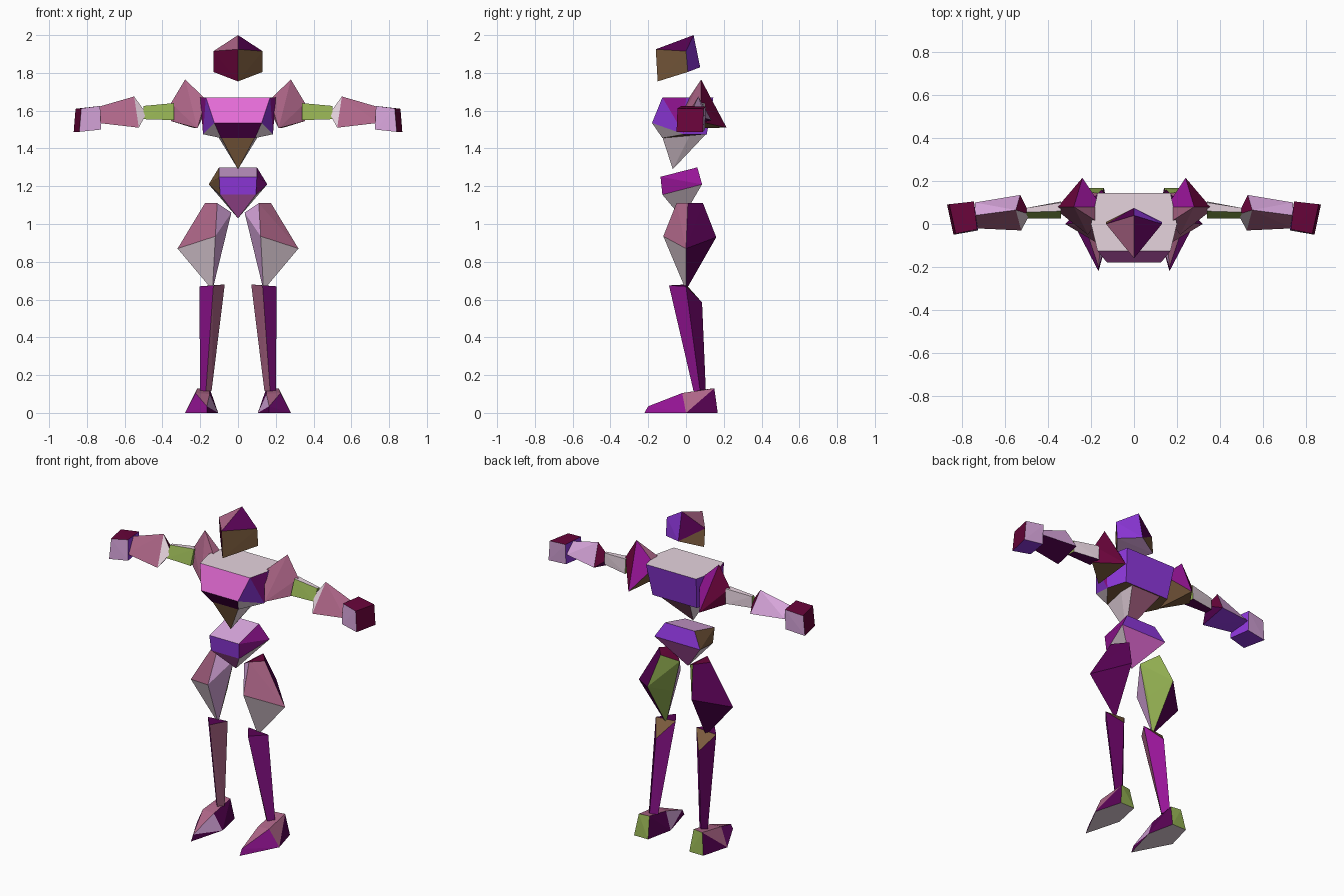
import bpy
import bmesh
from mathutils import Vector

if "Cube" in bpy.data.objects:
    bpy.data.objects.remove(bpy.data.objects["Cube"])


def linear(c):
    c /= 255
    return c / 12.92 if c <= 0.04045 else ((c + 0.055) / 1.055) ** 2.4


PALETTE = {
    "mauve": (174, 102, 136), "pale_grey": (230, 211, 222), "brown": (124, 92, 62),
    "maroon": (104, 4, 58), "violet": (144, 56, 222), "magenta": (150, 20, 150),
    "plum": (88, 2, 84), "olive": (144, 172, 80), "lavender": (216, 166, 220),
    "hot_pink": (228, 108, 214),
}
MATS = {}
for key, rgb in PALETTE.items():
    MATS[key] = bpy.data.materials.new(key)
    MATS[key].diffuse_color = (*[linear(c) for c in rgb], 1)


def facet_part(name, points, rules, side=1):
    """Faceted solid around the points; each face takes the colour of the nearest direction."""
    bm = bmesh.new()
    verts = [bm.verts.new((x * side, y, z)) for x, y, z in points]
    res = bmesh.ops.convex_hull(bm, input=verts)
    loose = [g for g in res["geom_interior"] if isinstance(g, bmesh.types.BMVert)]
    bmesh.ops.delete(bm, geom=loose, context='VERTS')
    bmesh.ops.recalc_face_normals(bm, faces=bm.faces[:])
    bm.normal_update()
    me = bpy.data.meshes.new(name)
    names = list(dict.fromkeys(c for _, c in rules))
    for n in names:
        me.materials.append(MATS[n])
    dirs = [(Vector((d[0] * side, d[1], d[2])).normalized(), names.index(c)) for d, c in rules]
    for f in bm.faces:
        f.material_index = max(dirs, key=lambda r: r[0].dot(f.normal))[1]
    bm.to_mesh(me)
    bm.free()
    bpy.context.collection.objects.link(bpy.data.objects.new(name, me))


def both(points):
    """Add the mirrored twin of every point off the centre plane."""
    return [(x * s, y, z) for x, y, z in points for s in ((1, -1) if x else (1,))]


# Head: tilted block seen edge-on
facet_part("head", both([
    (0, -.16, 1.925), (.13, 0, 1.915), (0, .04, 2.0),
    (0, -.15, 1.755), (.13, .01, 1.805), (0, .075, 1.83)]), [
    ((-.4, 0, 1), "mauve"), ((.4, 0, 1), "plum"), ((-1, -1, 0), "maroon"),
    ((1, -1, 0), "brown"), ((.4, .9, .185), "violet"), ((-.4, .9, .185), "plum"),
    ((.46, .885, .08), "violet"), ((-.46, .885, .08), "brown"),
    ((0, .3, -1), "lavender")])

# Chest
facet_part("chest", both([
    (.17, -.125, 1.67), (.2, 0, 1.67), (.17, .145, 1.67),
    (.125, -.18, 1.535), (.185, -.01, 1.475), (.15, .11, 1.475), (.09, -.125, 1.455)]), [
    ((0, 0, 1), "pale_grey"), ((0, -.92, .38), "hot_pink"), ((0, -.8, -.6), "plum"),
    ((.91, -.376, -.153), "violet"), ((-.91, -.376, -.153), "violet"),
    ((.97, -.23, -.06), "magenta"), ((-.97, -.23, -.06), "magenta"),
    ((.5, -.4, -.8), "pale_grey"), ((-.5, -.4, -.8), "pale_grey"),
    ((0, 1, -.15), "violet"), ((0, .2, -1), "brown"),
    ((1, .3, 0), "violet"), ((-1, .3, 0), "violet")])

# Belly: inverted pyramid
facet_part("belly", both([
    (.09, -.125, 1.46), (.11, .02, 1.47), (.1, .105, 1.475), (0, -.07, 1.29)]), [
    ((0, -1, -.3), "brown"), ((1, 0, -.5), "pale_grey"), ((-1, 0, -.5), "pale_grey"),
    ((0, .7, -.7), "mauve"), ((0, 0, 1), "pale_grey")])

# Pelvis: wider at the lower back, pointed below
facet_part("pelvis", both([
    (.1, -.135, 1.25), (.1, .06, 1.30), (.095, -.125, 1.155),
    (.155, .085, 1.21), (0, -.02, 1.03)]), [
    ((0, -.25, 1), "lavender"), ((0, -1, 0), "violet"), ((-.95, -.2, .2), "brown"),
    ((.95, -.2, .2), "magenta"), ((0, -.8, -.6), "hot_pink"), ((0, 1, .2), "violet"),
    ((0, .75, -.6), "hot_pink"), ((.8, 0, -.7), "pale_grey"), ((-.8, 0, -.7), "pale_grey")])

for side, tag in ((1, "right"), (-1, "left")):
    # Shoulder spike
    facet_part(f"shoulder_{tag}", [
        (.28, .08, 1.765), (.24, .215, 1.51), (.355, .08, 1.64), (.355, .06, 1.545),
        (.17, .01, 1.66), (.215, -.05, 1.507), (.15, .08, 1.64)], [
        ((.5, -.9, .2), "mauve"), ((1, .6, .2), "maroon"), ((-.6, .7, .4), "magenta"),
        ((0, 0, -1), "brown"), ((-.6, -.4, .7), "mauve")], side)

    # Upper arm
    facet_part(f"upper_arm_{tag}", [
        (.34, .025, 1.55), (.34, .06, 1.64), (.34, .105, 1.55), (.34, .1, 1.64),
        (.5, .025, 1.555), (.5, .055, 1.625), (.5, .075, 1.555), (.5, .075, 1.625)], [
        ((0, -1, .3), "olive"), ((0, 0, 1), "pale_grey"), ((0, 1, 0), "pale_grey"),
        ((0, 0, -1), "plum")], side)

    # Forearm: flared at the elbow, narrow at the wrist
    facet_part(f"forearm_{tag}", [
        (.485, .045, 1.585), (.55, .065, 1.675), (.53, .135, 1.55), (.525, -.03, 1.51),
        (.74, .04, 1.62), (.74, .1, 1.56), (.74, -.02, 1.535)], [
        ((.1, -.85, .5), "mauve"), ((.2, .8, .6), "lavender"), ((-.55, -.72, .45), "pale_grey"),
        ((-.74, .53, .42), "maroon"), ((-.79, .17, -.59), "plum"),
        ((0, .2, -1), "plum" if side > 0 else "violet")], side)

    # Hand block, turned slightly so its end shows from the front
    facet_part(f"hand_{tag}", [
        (.725, -.03, 1.5), (.73, -.025, 1.625), (.745, .1, 1.5), (.745, .105, 1.622),
        (.84, -.05, 1.488), (.83, -.045, 1.612), (.87, .09, 1.488), (.86, .092, 1.61)], [
        ((0, -1, 0), "lavender"), ((1, 0, 0), "maroon"), ((0, 0, 1), "maroon"),
        ((0, 1, 0), "lavender"), ((0, 0, -1), "violet"), ((-1, 0, 0), "violet")], side)

    # Thigh: pointed at the knee, widest outside
    facet_part(f"thigh_{tag}", [
        (.11, -.05, 1.11), (.035, .01, 1.06), (.175, .01, 1.11), (.11, .09, 1.11),
        (.12, -.12, .935), (.32, 0, .87), (.15, .16, .93), (.085, .02, .87), (.135, 0, .65)], [
        ((.6, -.8, .4), "mauve"), ((.5, -.6, -.6), "pale_grey"), ((-.9, -.5, 0), "lavender"),
        ((.6, .8, 0), "plum"), ((.9, .3, .3), "plum"), ((-.9, .5, 0), "olive"),
        ((0, 0, 1), "maroon")], side)

    # Shin
    facet_part(f"shin_{tag}", [
        (.13, -.09, .675), (.205, 0, .67), (.145, .085, .585), (.07, 0, .68),
        (.17, .04, .115), (.2, .075, .115), (.175, .105, .115), (.14, .07, .115)], [
        ((.8, -.6, 0), "magenta"), ((.8, .6, 0), "plum"), ((-.8, -.6, 0), "mauve"),
        ((-.8, .6, 0), "magenta"), ((0, 0, 1), "plum"), ((0, .75, .65), "brown"),
        ((0, 0, -1), "plum")], side)

    # Foot: wedge running to a pointed toe
    facet_part(f"foot_{tag}", [
        (.165, -.22, 0), (.165, -.2, .035), (.28, 0, 0), (.225, -.02, .105),
        (.105, 0, 0), (.15, -.02, .1), (.15, .14, .13), (.215, .15, .13),
        (.14, .168, 0), (.235, .168, 0)], [
        ((.7, -.6, .5), "magenta"), ((-.7, -.5, .5), "lavender"), ((0, -.5, 1), "mauve"),
        ((1, .1, .6), "mauve"), ((1, .6, .2), "plum"), ((0, 1, 0), "olive"),
        ((-1, .2, .2), "plum"), ((0, 0, -1), "pale_grey")], side)

for m in bpy.data.materials:
    if m.users and not m.is_grease_pencil:
        m.use_nodes = True
        m.node_tree.nodes["Principled BSDF"].inputs["Base Color"].default_value = m.diffuse_color
